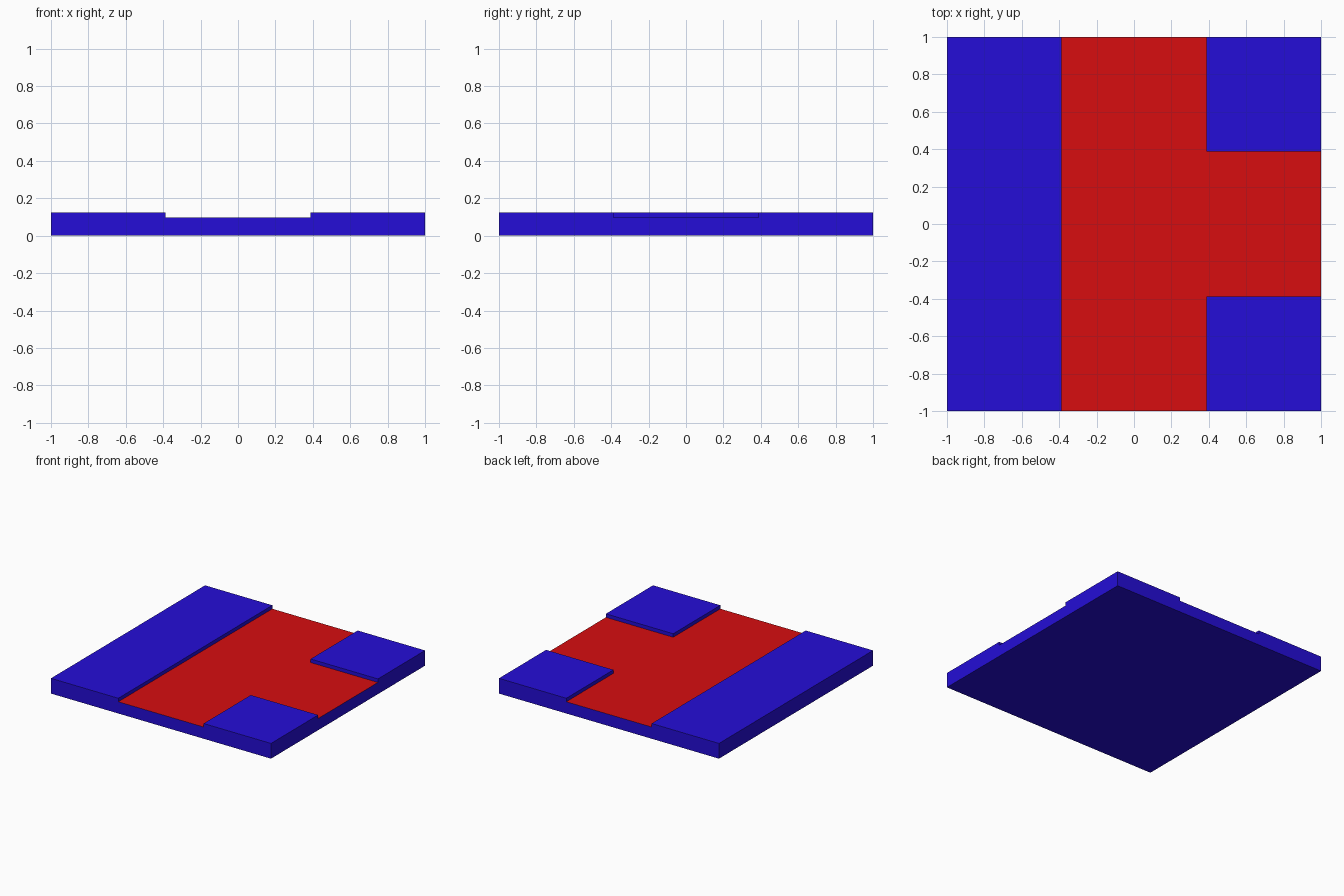
import bpy
import bmesh

if "Cube" in bpy.data.objects:
    bpy.data.objects.remove(bpy.data.objects["Cube"])

EDGE = 0.388      # half width of the road
ROAD_Z = 0.096    # road surface height
TOP_Z = 0.125     # raised pavement height


def material(name, rgb):
    mat = bpy.data.materials.new(name)
    mat.diffuse_color = (*rgb, 1)
    mat.use_nodes = True
    mat.node_tree.nodes["Principled BSDF"].inputs["Base Color"].default_value = mat.diffuse_color
    return mat


# Base slab, cut along the road edges
bm = bmesh.new()
bmesh.ops.create_cube(bm, size=1)
for v in bm.verts:
    v.co = (v.co.x * 2, v.co.y * 2, (v.co.z + 0.5) * ROAD_Z)
for axis in ((1, 0, 0), (0, 1, 0)):
    for side in (-EDGE, EDGE):
        bmesh.ops.bisect_plane(bm, geom=bm.verts[:] + bm.edges[:] + bm.faces[:],
                               plane_co=[a * side for a in axis], plane_no=axis)

# Top faces: red T-junction road, and the pavement blocks raised around it
bm.normal_update()
raised = []
for f in bm.faces:
    if f.normal.z > 0.9:
        c = f.calc_center_median()
        if c.x < -EDGE or (c.x > EDGE and abs(c.y) > EDGE):
            raised.append(f)
        else:
            f.material_index = 1
out = bmesh.ops.extrude_face_region(bm, geom=raised)["geom"]
for v in out:
    if isinstance(v, bmesh.types.BMVert):
        v.co.z = TOP_Z

# The step walls belong to the blue pavement
bm.normal_update()
for f in bm.faces:
    if abs(f.normal.z) < 0.5:
        f.material_index = 0
bmesh.ops.dissolve_limit(bm, angle_limit=0.01, verts=bm.verts[:],
                         edges=bm.edges[:], delimit={'MATERIAL'})
bmesh.ops.recalc_face_normals(bm, faces=bm.faces[:])

mesh = bpy.data.meshes.new("t_junction_tile")
bm.to_mesh(mesh)
bm.free()
mesh.materials.append(material("pavement_blue", (0.018, 0.004, 0.68)))
mesh.materials.append(material("road_red", (0.68, 0.004, 0.005)))
tile = bpy.data.objects.new("t_junction_tile", mesh)
bpy.context.collection.objects.link(tile)
